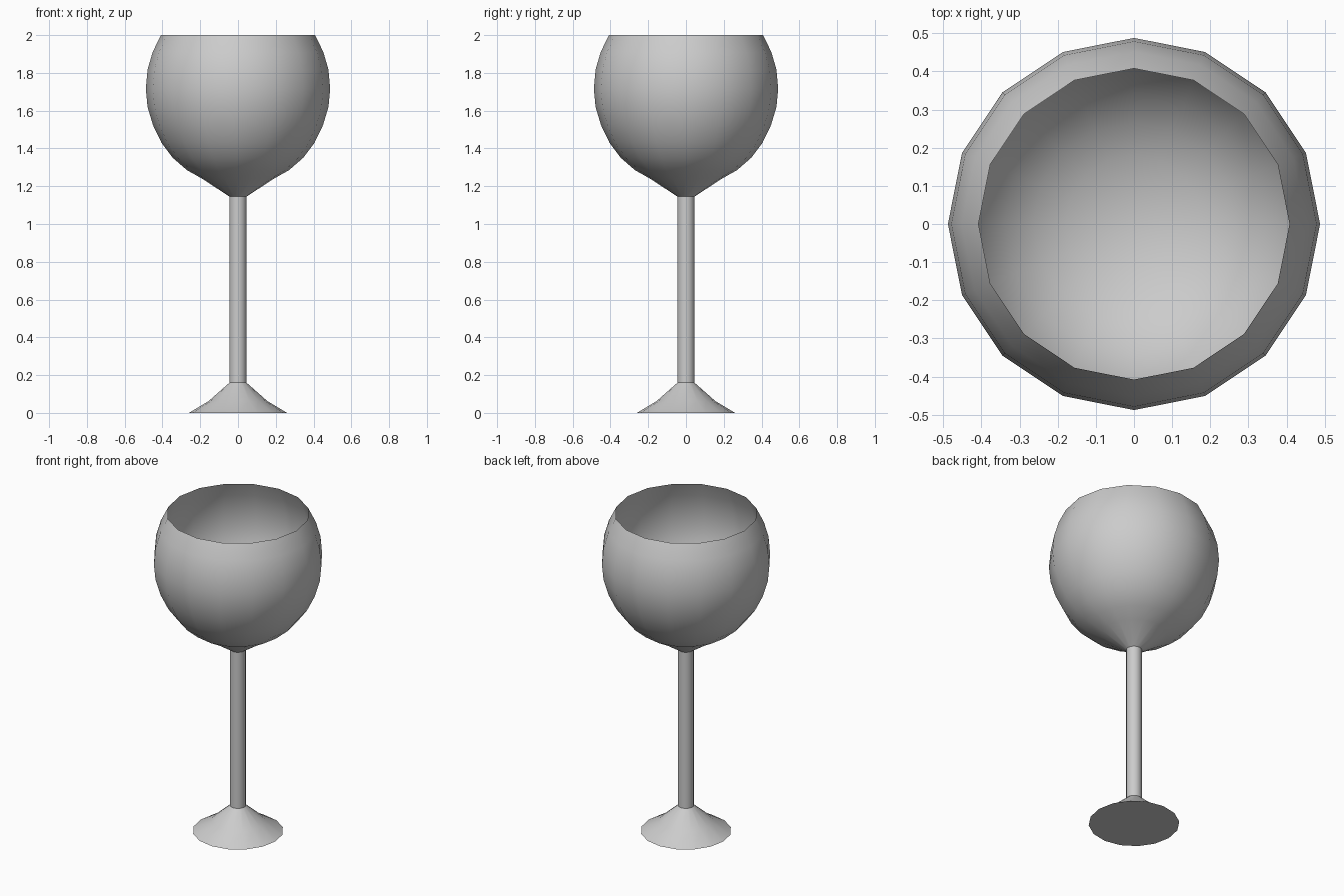
import bpy, bmesh
from math import cos, sin, pi, radians

if "Cube" in bpy.data.objects:
    bpy.data.objects.remove(bpy.data.objects["Cube"])

SIDES = 16


def lathe(name, profile):
    """Revolve an (r, z) profile about z; radius 0 makes a pole."""
    bm = bmesh.new()
    rings = []
    for r, z in profile:
        if r == 0:
            rings.append([bm.verts.new((0, 0, z))] * SIDES)
        else:
            rings.append([bm.verts.new((r * cos(2 * pi * i / SIDES), r * sin(2 * pi * i / SIDES), z))
                          for i in range(SIDES)])
    for a, b in zip(rings, rings[1:]):
        for i in range(SIDES):
            j = (i + 1) % SIDES
            bm.faces.new(list(dict.fromkeys((a[i], a[j], b[j], b[i]))))
    mesh = bpy.data.meshes.new(name)
    bm.to_mesh(mesh)
    bm.free()
    obj = bpy.data.objects.new(name, mesh)
    bpy.context.collection.objects.link(obj)
    bpy.ops.object.select_all(action='DESELECT')
    obj.select_set(True)
    bpy.context.view_layer.objects.active = obj
    bpy.ops.object.shade_smooth_by_angle(angle=radians(32))
    return obj


# Foot disc, flared foot, stem and outside of the bowl
outer = [(0, 0), (0.26, 0), (0.155, 0.063), (0.045, 0.16), (0.045, 1.145),
         (0.19, 1.24), (0.27, 1.285), (0.345, 1.35), (0.405, 1.43), (0.45, 1.523),
         (0.479, 1.62), (0.488, 1.715), (0.479, 1.817), (0.452, 1.91), (0.408, 2.0)]

# Inside of the bowl: a thin-walled rounded cup closed at the bottom
inner = [(0.472, 1.817), (0.481, 1.715), (0.472, 1.622), (0.444, 1.528), (0.4, 1.438),
         (0.34, 1.36), (0.265, 1.3), (0.18, 1.26), (0.09, 1.238), (0, 1.23)]

lathe("goblet", outer + [(0.446, 1.91)] + inner)
